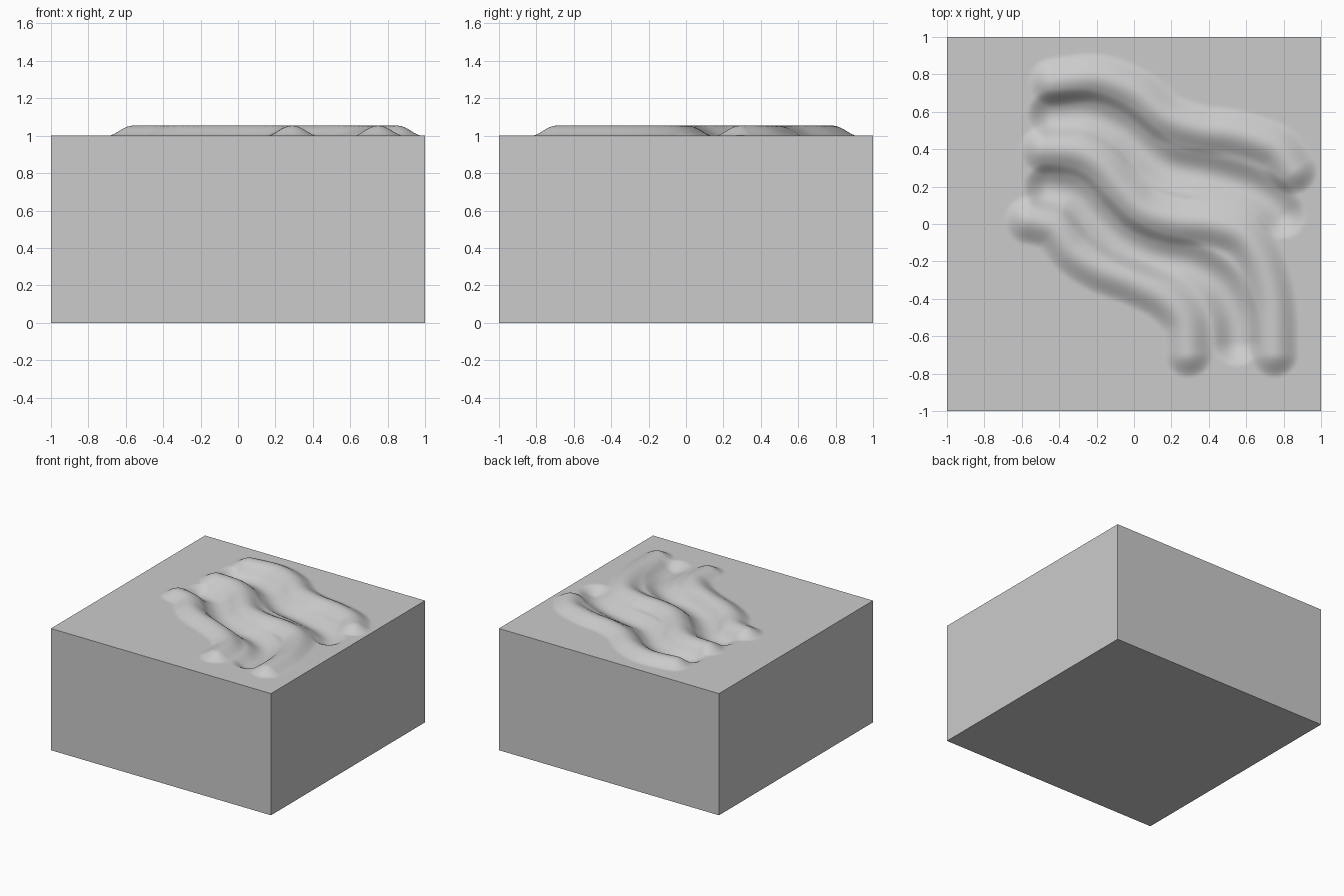
import bpy, bmesh
from mathutils import Vector, kdtree

if "Cube" in bpy.data.objects:
    bpy.data.objects.remove(bpy.data.objects["Cube"])

HEIGHT = 0.054   # ridge height and groove depth
RADIUS = 0.135   # half width of each strand
CELLS = 200

# Centre lines of the raised strands and of the carved channels between them
ridges = [
    [(-.43, .76), (-.2, .78), (0, .71), (.18, .57), (.35, .51), (.55, .48), (.75, .41), (.85, .29)],
    [(-.48, .40), (-.3, .385), (-.17, .31), (-.05, .17), (.06, .07), (.22, .02), (.42, 0),
     (.58, -.06), (.68, -.2), (.74, -.42), (.75, -.69)],
    [(-.56, .02), (-.43, -.02), (-.32, -.15), (-.18, -.24), (0, -.31), (.17, -.4), (.27, -.52), (.29, -.69)],
]
grooves = [
    [(-.44, .58), (-.25, .585), (-.08, .51), (.05, .40), (.18, .31), (.4, .26), (.6, .2), (.72, .13), (.79, .05)],
    [(-.46, .19), (-.33, .16), (-.22, .05), (-.08, -.08), (.1, -.17), (.3, -.22), (.45, -.32),
     (.53, -.47), (.55, -.63)],
]


def smooth_path(points, steps=50):
    """Catmull-Rom curve through the points, stored for nearest-point lookup."""
    p = [Vector((x, y, 0)) for x, y in points]
    p = [p[0]] + p + [p[-1]]
    samples = []
    for a, b, c, d in zip(p, p[1:], p[2:], p[3:]):
        for i in range(steps + 1):
            t = i / steps
            samples.append(0.5 * (2 * b + (c - a) * t + (2 * a - 5 * b + 4 * c - d) * t * t
                                  + (3 * b - a - 3 * c + d) * t ** 3))
    tree = kdtree.KDTree(len(samples))
    for i, s in enumerate(samples):
        tree.insert(s, i)
    tree.balance()
    return tree


strands = [(smooth_path(r), 1) for r in ridges] + [(smooth_path(g), -1) for g in grooves]


def relief(co):
    h = 0
    for tree, sign in strands:
        d = tree.find(co)[2] / RADIUS
        if d < 1:
            h += sign * HEIGHT * (1 - d * d) ** 2
    return h


# Top surface
bm = bmesh.new()
bmesh.ops.create_grid(bm, x_segments=CELLS, y_segments=CELLS, size=1)
for v in bm.verts:
    v.co.z = 1 + relief(Vector((v.co.x, v.co.y, 0)))

# Side walls and base
rim = [e for e in bm.edges if e.is_boundary]
walls = bmesh.ops.extrude_edge_only(bm, edges=rim)["geom"]
for v in walls:
    if isinstance(v, bmesh.types.BMVert):
        v.co.z = 0
bmesh.ops.contextual_create(bm, geom=[e for e in bm.edges if e.is_boundary])
bmesh.ops.recalc_face_normals(bm, faces=bm.faces[:])

mesh = bpy.data.meshes.new("relief_block")
bm.to_mesh(mesh)
bm.free()
block = bpy.data.objects.new("relief_block", mesh)
bpy.context.collection.objects.link(block)
bpy.context.view_layer.objects.active = block
block.select_set(True)
bpy.ops.object.shade_smooth_by_angle(angle=1.05)
